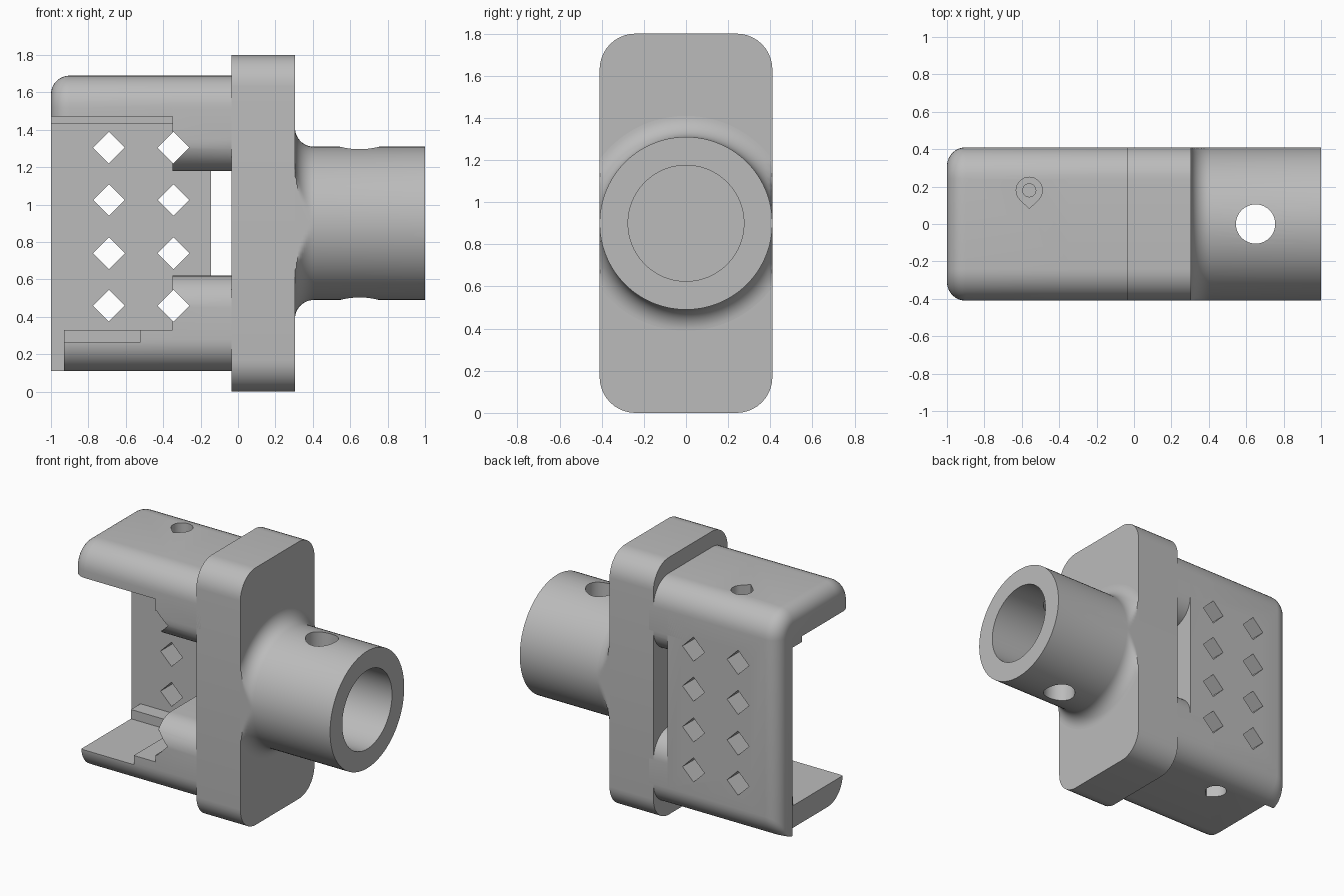
import bpy, bmesh
from math import sin, cos, pi, radians

cube = bpy.data.objects.get("Cube")
if cube:
    bpy.data.objects.remove(cube, do_unlink=True)

grey = bpy.data.materials.new("plain grey")
grey.use_nodes = True
grey.diffuse_color = (0.5, 0.5, 0.5, 1)
grey.node_tree.nodes["Principled BSDF"].inputs["Base Color"].default_value = (0.5, 0.5, 0.5, 1)

MID = 0.9      # height of the centre line
HALF = 0.41    # half depth of the whole part


def loft(name, rings):
    """Join equal rings of points into a closed solid."""
    bm = bmesh.new()
    rows = [[bm.verts.new(p) for p in ring] for ring in rings]
    n = len(rows[0])
    for a, b in zip(rows, rows[1:]):
        for i in range(n):
            j = (i + 1) % n
            bm.faces.new((a[i], a[j], b[j], b[i]))
    bm.faces.new(rows[0])
    bm.faces.new(rows[-1])
    bmesh.ops.recalc_face_normals(bm, faces=bm.faces)
    mesh = bpy.data.meshes.new(name)
    bm.to_mesh(mesh)
    bm.free()
    mesh.materials.append(grey)
    obj = bpy.data.objects.new(name, mesh)
    bpy.context.collection.objects.link(obj)
    return obj


def rounded(x, y0, y1, z0, z1, r, steps=10):
    """Rounded rectangle across the x axis."""
    pts = []
    corners = ((y1 - r, z1 - r), (y0 + r, z1 - r), (y0 + r, z0 + r), (y1 - r, z0 + r))
    for k, (cy, cz) in enumerate(corners):
        for s in range(steps + 1):
            a = (k + s / steps) * pi / 2
            pts.append((x, cy + r * cos(a), cz + r * sin(a)))
    return pts


def bar(name, x0, x1, z0, z1, r=0.17):
    return loft(name, [rounded(x, -HALF, HALF, z0, z1, r) for x in (x0, x1)])


def box(x0, x1, y0, y1, z0, z1):
    return loft("cutter", [[(x, y0, z0), (x, y1, z0), (x, y1, z1), (x, y0, z1)]
                           for x in (x0, x1)])


def upright(cx, cy, outline, z0, z1):
    return loft("cutter", [[(cx + x, cy + y, z) for x, y in outline] for z in (z0, z1)])


def diamond(cx, cz, h=0.085):
    return loft("cutter", [[(cx - h, y, cz), (cx, y, cz - h), (cx + h, y, cz), (cx, y, cz + h)]
                           for y in (-1, 1)])


def cut(obj, cutter):
    cutter.hide_render = True
    mod = obj.modifiers.new("cut", 'BOOLEAN')
    mod.operation = 'DIFFERENCE'
    mod.solver = 'EXACT'
    mod.object = cutter
    bpy.context.view_layer.objects.active = obj
    bpy.ops.object.modifier_apply(modifier=mod.name)
    bpy.data.objects.remove(cutter, do_unlink=True)


def circle(r, n=40):
    return [(r * cos(2 * pi * i / n), r * sin(2 * pi * i / n)) for i in range(n)]


def teardrop(r, n=24):
    arc = [radians(-45 + 270 * i / n) for i in range(n + 1)]
    return [(r * cos(a), r * sin(a)) for a in arc] + [(0, -r * 1.4)]


# Middle plate
plate = bar("mounting_plate", -0.035, 0.305, 0, 2 * MID)

# Socket tube with a flared root trimmed to the plate width
profile = []
for s in range(13):
    t = s / 12 * pi / 2
    profile.append((0.405 - 0.1 * cos(t), 0.51 - 0.1 * sin(t)))
profile += [(1, 0.41), (1, 0.275), (0.32, 0.275)]
N = 96
rings = []
for x, r in profile:
    ring = []
    for i in range(N):
        a = 2 * pi * i / N
        ring.append((x, max(-HALF, min(HALF, r * cos(a))), MID + r * sin(a)))
    rings.append(ring)
tube = loft("socket_tube", rings)
cut(tube, upright(0.65, 0, circle(0.105), 0, 2))

# Holder shell: rounded at the open end on the top and sides
rings = []
for s in range(9):
    t = s / 8 * pi / 2
    inset = 0.1 * (1 - sin(t))
    rings.append(rounded(-0.9 - 0.1 * cos(t), -HALF + inset, HALF - inset,
                         0.11, 1.69 - inset, 0.17 - inset))
rings.append(rounded(-0.145, -HALF, HALF, 0.11, 1.69, 0.17))
shell = loft("holder_shell", rings)

BACK, LEDGE = 0.25, 0.145
for dims in ((-1.1, -0.35, -1, BACK, 0.33, 1.43),     # main cavity
             (-1.1, -0.35, -1, LEDGE, 1.3, 1.47),     # ceiling in front of the ledge
             (-1.1, -0.52, -1, LEDGE, 0.265, 0.4),    # lowered floor
             (-1.1, -0.93, -1, BACK, -0.1, 0.5),      # shortened floor end
             (-0.35, 0, -1, BACK, -0.1, 2)):          # room for the arms
    cut(shell, box(*dims))

# Pin holes in the roof and the floor
cut(shell, upright(-0.56, 0.18, teardrop(0.07), 1.5, 1.8))
cut(shell, upright(-0.56, 0.18, circle(0.035, 24), 1.3, 1.6))
cut(shell, upright(-0.56, 0.18, teardrop(0.07), 0, 0.24))

# Arms joining the shell to the plate
upper = bar("upper_arm", -0.35, 0, 1.18, 1.69)
lower = bar("lower_arm", -0.35, 0, 0.11, 0.62)

# Diamond windows through the back panel and the arm ends
for cz in (0.46, 0.74, 1.025, 1.305):
    for cx in (-0.69, -0.345):
        cut(shell, diamond(cx, cz))
cut(lower, diamond(-0.345, 0.46))
cut(upper, diamond(-0.345, 1.305))

# Smooth curved faces, keep edges sharp
for obj in (plate, tube, shell, upper, lower):
    bpy.ops.object.select_all(action='DESELECT')
    obj.select_set(True)
    bpy.context.view_layer.objects.active = obj
    bpy.ops.object.shade_smooth_by_angle(angle=radians(30))
